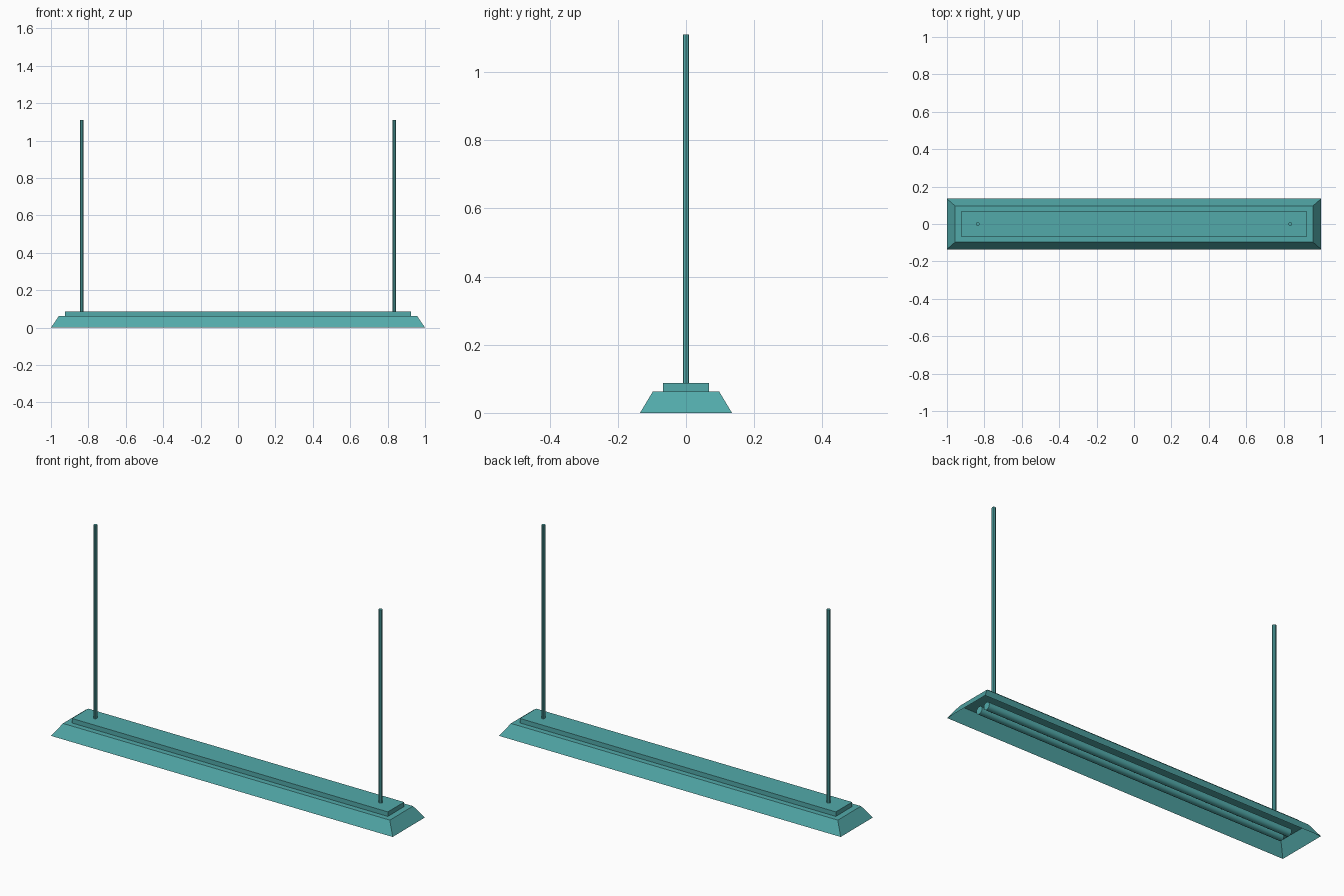
import bpy
import bmesh
from mathutils import Matrix, Vector

cube = bpy.data.objects.get("Cube")
if cube:
    bpy.data.objects.remove(cube, do_unlink=True)

teal = bpy.data.materials.new("teal_paint")
colour = (0.085, 0.40, 0.40, 1)
teal.use_nodes = True
teal.diffuse_color = colour
for node in teal.node_tree.nodes:
    if node.type == 'BSDF_PRINCIPLED':
        node.inputs["Base Color"].default_value = colour


def finish(name, bm, smooth=False):
    mesh = bpy.data.meshes.new(name)
    bm.to_mesh(mesh)
    bm.free()
    mesh.materials.append(teal)
    for poly in mesh.polygons:
        poly.use_smooth = smooth and len(poly.vertices) == 4
    obj = bpy.data.objects.new(name, mesh)
    bpy.context.collection.objects.link(obj)
    return obj


def box(size, centre):
    bm = bmesh.new()
    bmesh.ops.create_cube(bm, size=1)
    bmesh.ops.scale(bm, vec=size, verts=bm.verts)
    bmesh.ops.translate(bm, vec=centre, verts=bm.verts)
    return bm


def rod(name, start, end, radius, sides, smooth):
    start, end = Vector(start), Vector(end)
    axis = end - start
    turn = axis.to_track_quat('Z', 'Y').to_matrix().to_4x4()
    bm = bmesh.new()
    bmesh.ops.create_cone(bm, cap_ends=True, segments=sides, radius1=radius,
                          radius2=radius, depth=axis.length,
                          matrix=Matrix.Translation((start + end) / 2) @ turn)
    return finish(name, bm, smooth)


# Shade: sloping tray, open underneath
SHADE_TOP = 0.063
bm = box((2, 0.27, SHADE_TOP), (0, 0, SHADE_TOP / 2))
for v in bm.verts:
    if v.co.z > SHADE_TOP / 2:
        v.co.x *= 0.957
        v.co.y *= 0.72
bm.normal_update()
bottom = [f for f in bm.faces if f.normal.z < -0.9]
bmesh.ops.delete(bm, geom=bottom, context='FACES_ONLY')
finish("shade", bm)

# Ballast housing on top of the shade
finish("ballast_housing", box((1.85, 0.136, 0.024), (0, 0, SHADE_TOP + 0.012)))

# Hanging rods
for side, x in (("left", 0.835), ("right", -0.835)):
    rod(side + "_hanging_rod", (x, 0, 0.08), (x, 0, 1.11), 0.0095, 8, False)

# Lamp tubes inside the shade
for side, y in (("front", -0.026), ("back", 0.026)):
    rod(side + "_lamp_tube", (-0.9, y, 0.03), (0.9, y, 0.03), 0.02, 16, True)
